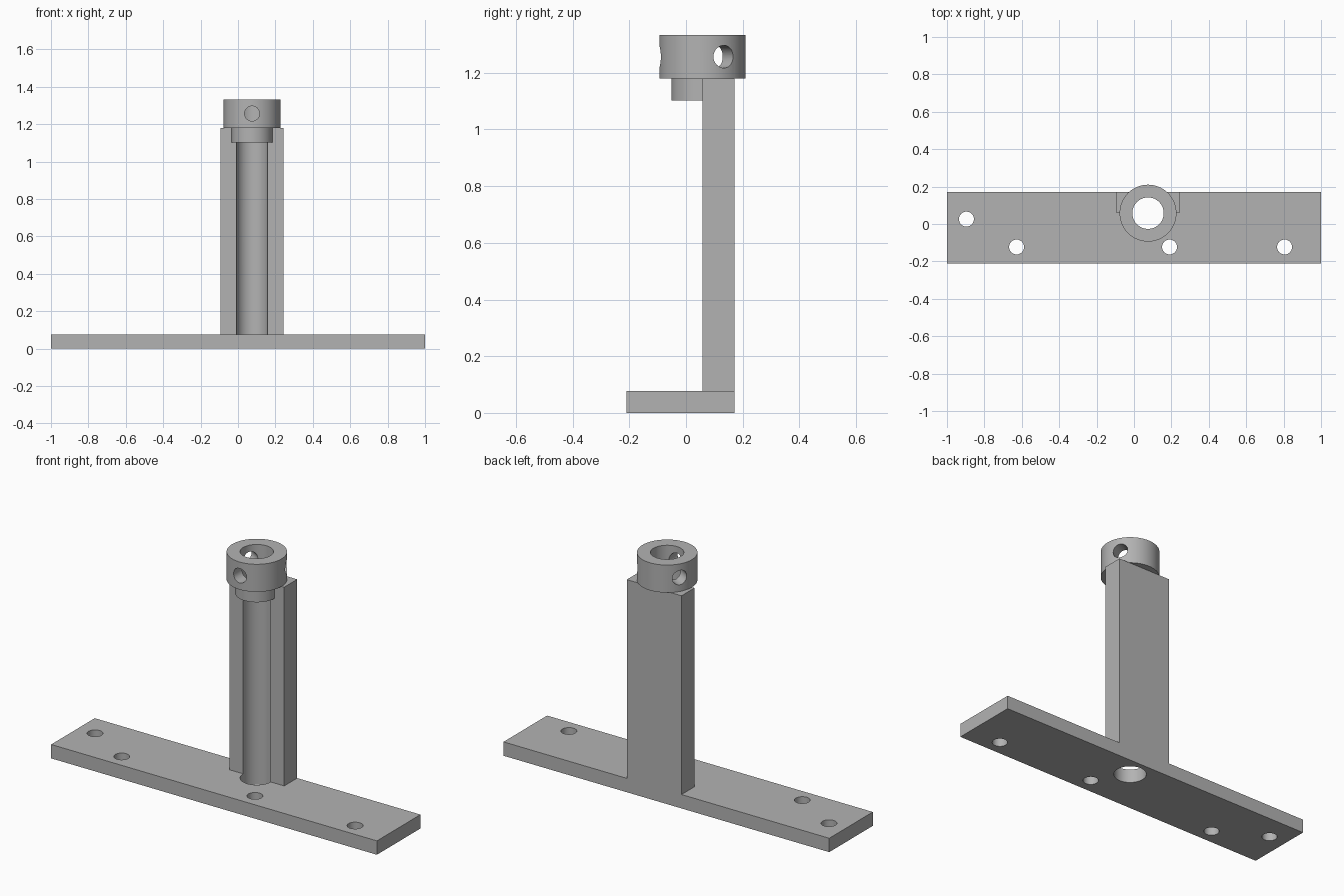
import bpy, math
from mathutils import Vector

if "Cube" in bpy.data.objects:
    bpy.data.objects.remove(bpy.data.objects["Cube"])

CX, CY = 0.075, 0.058            # axis of the vertical bore
BASE_H, TOWER_TOP, TOP = 0.077, 1.18, 1.333

grey = bpy.data.materials.new("grey metal")
grey.diffuse_color = (0.45, 0.45, 0.45, 1)
grey.use_nodes = True
grey.node_tree.nodes["Principled BSDF"].inputs["Base Color"].default_value = grey.diffuse_color


def box(name, x0, x1, y0, y1, z0, z1):
    bpy.ops.mesh.primitive_cube_add(size=1, location=((x0 + x1) / 2, (y0 + y1) / 2, (z0 + z1) / 2))
    ob = bpy.context.object
    ob.scale = (x1 - x0, y1 - y0, z1 - z0)
    bpy.ops.object.transform_apply(location=True, rotation=True, scale=True)
    ob.name = name
    return ob


def cylinder(name, start, end, radius, sides=64):
    start, end = Vector(start), Vector(end)
    axis = end - start
    bpy.ops.mesh.primitive_cylinder_add(vertices=sides, radius=radius, depth=axis.length,
                                        location=(start + end) / 2,
                                        rotation=axis.to_track_quat('Z', 'Y').to_euler())
    bpy.ops.object.transform_apply(location=True, rotation=True, scale=True)
    bpy.context.object.name = name
    return bpy.context.object


def combine(target, other, operation):
    mod = target.modifiers.new(operation.lower(), 'BOOLEAN')
    mod.operation, mod.solver, mod.object = operation, 'EXACT', other
    bpy.context.view_layer.objects.active = target
    bpy.ops.object.modifier_apply(modifier=mod.name)
    bpy.data.objects.remove(other, do_unlink=True)


# base plate with the upright block, lower sleeve and collar fused on
stand = box("bracket_stand", -1, 1, -0.21, 0.172, 0, BASE_H)
combine(stand, box("upright", CX - 0.168, CX + 0.168, CY, 0.172, 0.03, TOWER_TOP), 'UNION')
combine(stand, cylinder("sleeve", (CX, CY, 1.102), (CX, CY, 1.25), 0.109), 'UNION')
combine(stand, cylinder("collar", (CX, CY, TOWER_TOP), (CX, CY, TOP), 0.152, 96), 'UNION')

# vertical bore through everything, leaving a half-round groove in the upright
combine(stand, cylinder("bore", (CX, CY, -0.2), (CX, CY, 1.6), 0.084), 'DIFFERENCE')

# mounting holes in the base
for x, y in ((-0.896, 0.026), (-0.628, -0.123), (0.19, -0.123), (0.805, -0.123)):
    combine(stand, cylinder("mount_hole", (x, y, -0.1), (x, y, 0.2), 0.04, 40), 'DIFFERENCE')

# three radial set-screw holes in the collar
for deg in (-90, 30, 150):
    dx, dy = math.cos(math.radians(deg)), math.sin(math.radians(deg))
    combine(stand, cylinder("screw_hole", (CX + dx * 0.03, CY + dy * 0.03, 1.257),
                            (CX + dx * 0.25, CY + dy * 0.25, 1.257), 0.04, 40), 'DIFFERENCE')

stand.data.materials.clear()
stand.data.materials.append(grey)
bpy.ops.object.select_all(action='DESELECT')
stand.select_set(True)
bpy.context.view_layer.objects.active = stand
bpy.ops.object.shade_smooth_by_angle(angle=math.radians(30))
